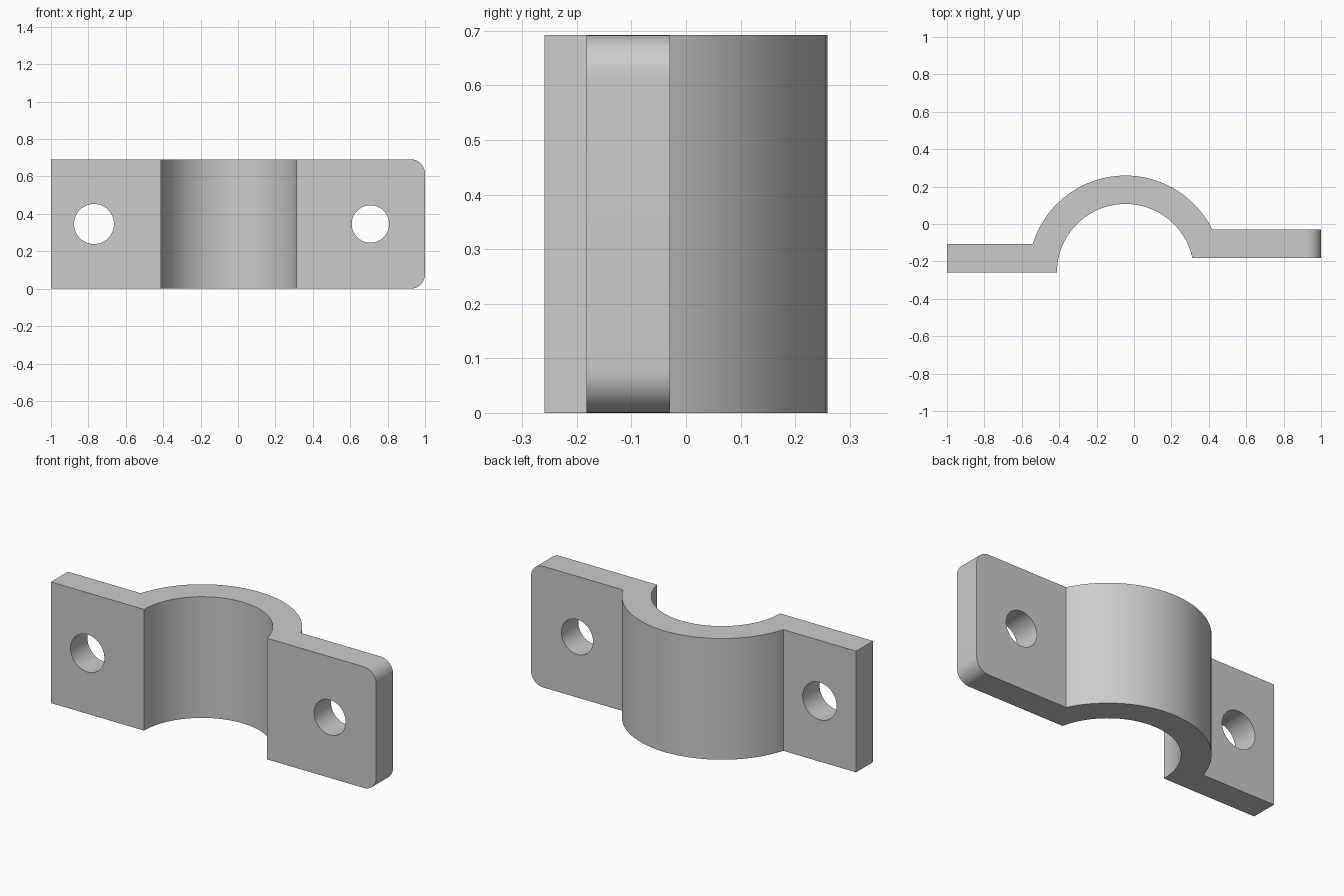
import bpy
import bmesh
import math

old = bpy.data.objects.get("Cube")
if old:
    bpy.data.objects.remove(old, do_unlink=True)

HEIGHT = 0.692
CX, CY = -0.046, -0.259          # arch axis
R_IN, R_OUT = 0.366, 0.518
LEFT_Y = (-0.259, -0.106)        # front and back of each flange
RIGHT_Y = (-0.182, -0.029)
CORNER = 0.077

grey = bpy.data.materials.new("plain grey")
grey.use_nodes = True
colour = (0.6, 0.6, 0.6, 1)
grey.diffuse_color = colour
grey.node_tree.nodes["Principled BSDF"].inputs["Base Color"].default_value = colour


def arc(radius, y_start, y_end, steps=64):
    """Points over the arch from the -x side to the +x side."""
    a = math.pi - math.asin((y_start - CY) / radius)
    b = math.asin((y_end - CY) / radius)
    angles = [a + (b - a) * i / steps for i in range(steps + 1)]
    return [(CX + radius * math.cos(t), CY + radius * math.sin(t)) for t in angles]


# Clamp outline: flange, outer arch, flange, inner arch
outline = [(-1, LEFT_Y[0]), (-1, LEFT_Y[1])]
outline += arc(R_OUT, LEFT_Y[1], RIGHT_Y[1])
outline += [(1, RIGHT_Y[1]), (1, RIGHT_Y[0])]
outline += reversed(arc(R_IN, LEFT_Y[0], RIGHT_Y[0]))

bm = bmesh.new()
face = bm.faces.new([bm.verts.new((x, y, 0)) for x, y in outline])
top = bmesh.ops.extrude_face_region(bm, geom=[face])["geom"]
bmesh.ops.translate(bm, vec=(0, 0, HEIGHT),
                    verts=[g for g in top if isinstance(g, bmesh.types.BMVert)])

# Rounded corners on the +x flange
corners = [e for e in bm.edges
           if all(v.co.x > 0.99 for v in e.verts)
           and abs(e.verts[0].co.z - e.verts[1].co.z) < 0.01]
bmesh.ops.bevel(bm, geom=corners, offset=CORNER, segments=12,
                profile=0.5, affect='EDGES')
bmesh.ops.recalc_face_normals(bm, faces=bm.faces)
mesh = bpy.data.meshes.new("clamp_bracket")
bm.to_mesh(mesh)
bm.free()
mesh.materials.append(grey)
bracket = bpy.data.objects.new("clamp_bracket", mesh)
bpy.context.collection.objects.link(bracket)
bpy.context.view_layer.objects.active = bracket


# Bolt holes
def drill(name, x, y, radius):
    bpy.ops.mesh.primitive_cylinder_add(vertices=64, radius=radius, depth=0.5,
                                        location=(x, y, HEIGHT / 2),
                                        rotation=(math.pi / 2, 0, 0))
    cutter = bpy.context.object
    cutter.name = name
    cutter.hide_render = True
    cutter.data.materials.append(grey)
    cut = bracket.modifiers.new(name, 'BOOLEAN')
    cut.operation = 'DIFFERENCE'
    cut.solver = 'EXACT'
    cut.object = cutter
    bpy.context.view_layer.objects.active = bracket
    bpy.ops.object.modifier_apply(modifier=cut.name)
    bpy.data.objects.remove(cutter, do_unlink=True)


drill("right_hole_cutter", -0.77, sum(LEFT_Y) / 2, 0.107)
drill("left_hole_cutter", 0.708, sum(RIGHT_Y) / 2, 0.1)

bpy.ops.object.select_all(action='DESELECT')
bracket.select_set(True)
bpy.context.view_layer.objects.active = bracket
bpy.ops.object.shade_smooth_by_angle(angle=math.radians(30))
